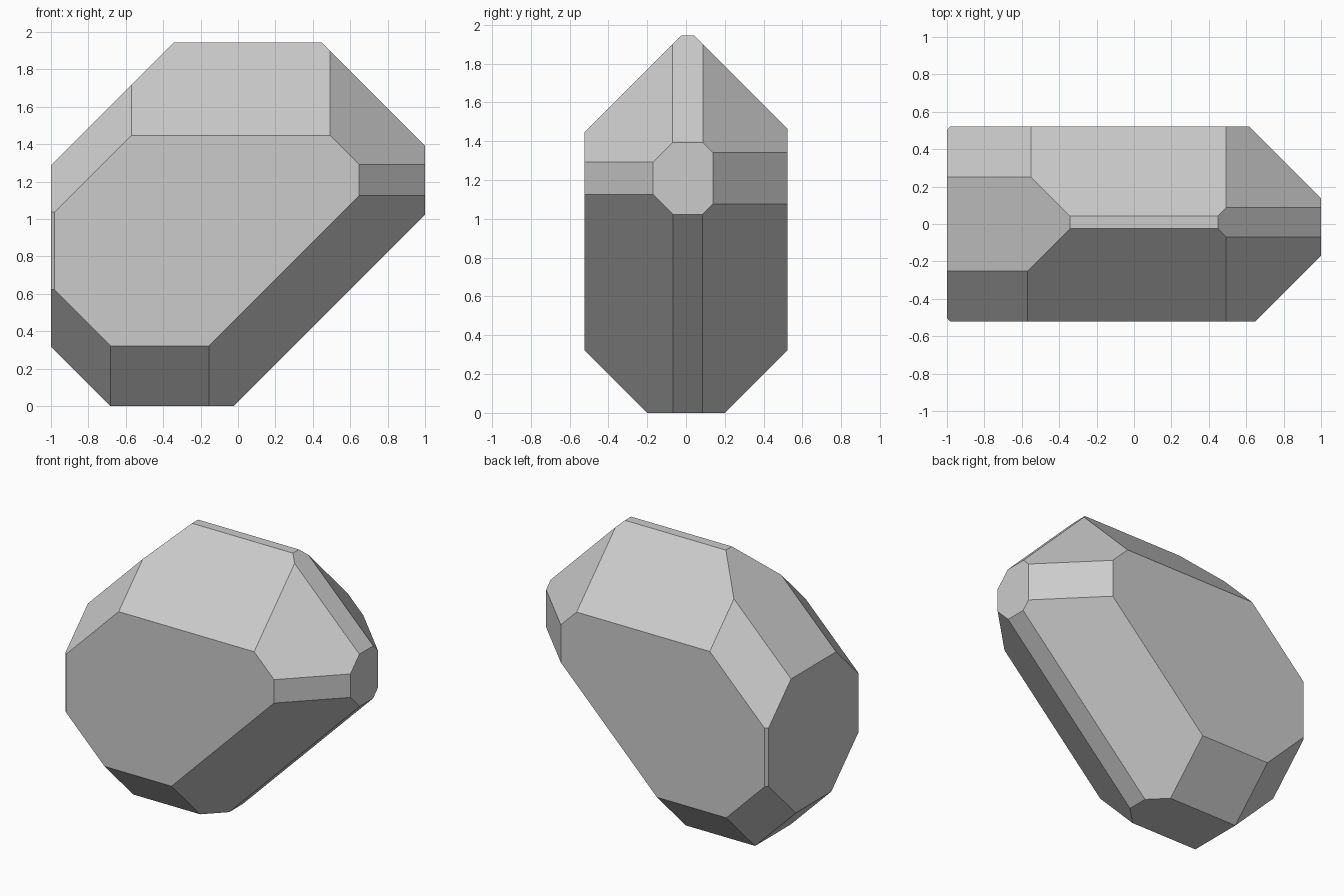
import bpy, bmesh
from mathutils import Vector, Matrix

if "Cube" in bpy.data.objects:
    bpy.data.objects.remove(bpy.data.objects["Cube"])

# Starting block: x +-1, y +-0.522, z 0..1.945
bm = bmesh.new()
bmesh.ops.create_cube(bm, size=1, matrix=Matrix.Translation((0, 0, 0.9725))
                      @ Matrix.Diagonal((2, 1.044, 1.945, 1)))

# Facets cut off the block: direction -> limit of (direction . point)
facets = {
    # bevels along the long edges
    (1, 0, 1): 2.393, (-1, 0, 1): 2.288, (1, 0, -1): -0.022, (-1, 0, -1): 0.682,
    (0, -1, 1): 1.970, (0, 1, 1): 1.988, (0, -1, -1): 0.200, (0, 1, -1): 0.200,
    (1, 1, 0): 1.138, (1, -1, 0): 1.170, (-1, 1, 0): 1.503, (-1, -1, 0): 1.503,
    # corner facets
    (1, -1, 1): 2.462, (1, 1, 1): 2.480, (1, -1, -1): 0.044, (1, 1, -1): 0.062,
    (-1, -1, 1): 2.540, (-1, 1, 1): 2.540, (-1, -1, -1): 0.881, (-1, 1, -1): 0.881,
}
for direction, limit in facets.items():
    n = Vector(direction)
    cut = bmesh.ops.bisect_plane(
        bm, geom=bm.verts[:] + bm.edges[:] + bm.faces[:], dist=1e-5,
        plane_co=n * limit / n.length_squared, plane_no=n, clear_outer=True)
    rim = [e for e in bm.edges if e.is_boundary]
    if rim:
        bmesh.ops.holes_fill(bm, edges=rim, sides=0)

bmesh.ops.recalc_face_normals(bm, faces=bm.faces[:])
mesh = bpy.data.meshes.new("faceted_stone")
bm.to_mesh(mesh)
bm.free()
bpy.context.collection.objects.link(bpy.data.objects.new("faceted_stone", mesh))
